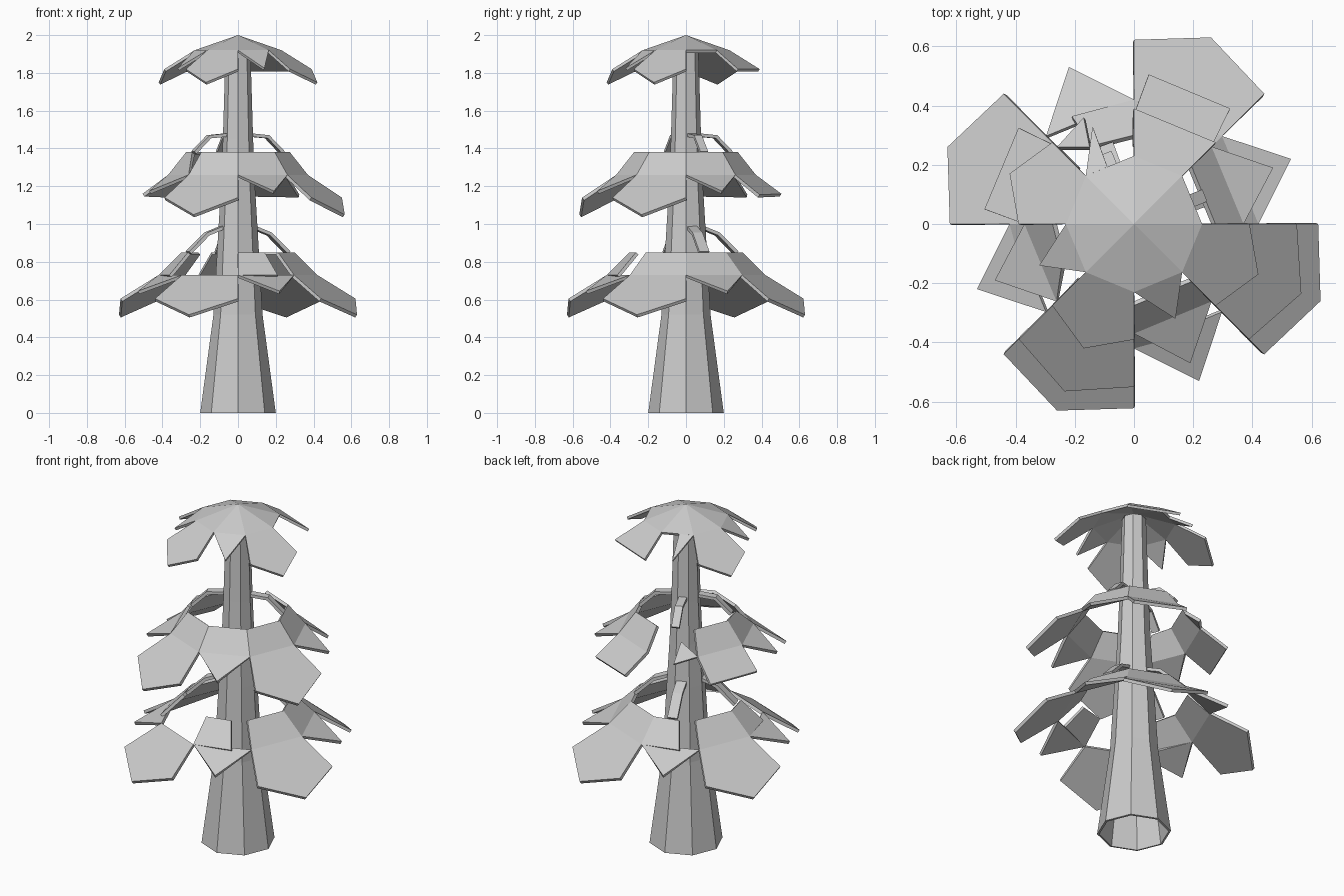
import bpy, bmesh, math
from mathutils import Vector, Matrix

if "Cube" in bpy.data.objects:
    bpy.data.objects.remove(bpy.data.objects["Cube"])


def polar(r, deg, z):
    a = math.radians(deg)
    return Vector((r * math.cos(a), r * math.sin(a), z))


def make_object(name, faces, thickness):
    """Build a thin solid sheet from polygons given as point lists."""
    bm = bmesh.new()
    for pts in faces:
        bm.faces.new([bm.verts.new(p) for p in pts])
    bmesh.ops.remove_doubles(bm, verts=bm.verts, dist=0.001)
    bm.normal_update()
    for f in bm.faces:
        outward = f.calc_center_median()
        if f.normal.dot(Vector((outward.x, outward.y, 0.3))) < 0:
            f.normal_flip()
    me = bpy.data.meshes.new(name)
    bm.to_mesh(me)
    bm.free()
    ob = bpy.data.objects.new(name, me)
    bpy.context.collection.objects.link(ob)
    mod = ob.modifiers.new("thickness", 'SOLIDIFY')
    mod.thickness = thickness
    mod.offset = -1
    return ob


def turn(pts, k):
    """Turn a polygon by k quarter turns about the trunk."""
    m = Matrix.Rotation(k * math.pi / 2, 3, 'Z')
    return [m @ Vector(p) for p in pts]


# Trunk: tapering open octagonal tube
profile = [(0.2, 0), (0.13, 0.52), (0.105, 0.95), (0.09, 1.2), (0.08, 1.45), (0.065, 1.95)]
trunk = []
for (r0, z0), (r1, z1) in zip(profile, profile[1:]):
    for i in range(8):
        a, b = i * 45, (i + 1) * 45
        trunk.append([polar(r0, a, z0), polar(r0, b, z0), polar(r1, b, z1), polar(r1, a, z1)])
make_object("trunk", trunk, 0.012)


def panel(top, bottom, a, b, a2=None, b2=None):
    a2 = a if a2 is None else a2
    b2 = b if b2 is None else b2
    return [polar(top[0], a, top[1]), polar(top[0], b, top[1]),
            polar(bottom[0], b2, bottom[1]), polar(bottom[0], a2, bottom[1])]


def big_leaf(ring, rim, tip):
    pts = [polar(ring[0], -135, ring[1]), polar(ring[0], -90, ring[1]), polar(rim[0], -90, rim[1])]
    if tip:
        pts.append(Vector(tip))
    return pts + [polar(rim[0], -135, rim[1])]


def small_leaf(ring, tip):
    return [polar(ring[0], -90, ring[1]), polar(ring[0], -45, ring[1]), Vector(tip)]


def strip(path, deg, half=0.028):
    """Narrow bent twig running out from the trunk."""
    side = polar(half, deg + 90, 0)
    pts = [polar(r, deg, z) for r, z in path]
    return [[p - side, p + side, q + side, q - side] for p, q in zip(pts, pts[1:])]


# Top crown: octagonal cone with hanging leaves
ring, rim = (0.23, 1.92), (0.39, 1.82)
crown = [[(0, 0, 2), polar(ring[0], i * 45, ring[1]), polar(ring[0], i * 45 + 45, ring[1])]
         for i in range(8)]
for k in range(4):
    crown.append(turn(big_leaf(ring, rim, None if k == 2 else (-0.17, -0.42, 1.75)), k))
for k in (0, 3):
    crown.append(turn(small_leaf(ring, (0.14, -0.32, 1.825)), k))
crown.append([(-0.09, 0.193, 1.92), (-0.163, 0.163, 1.92), (-0.14, 0.33, 1.825)])
make_object("top_crown", crown, 0.015)

# Middle tier: two full leaves, two clipped leaves
top, ring, rim = (0.275, 1.38), (0.37, 1.26), (0.55, 1.14)
middle = []
for k in range(4):
    middle.append(turn(panel(top, ring, -135, -90), k))
    if k < 2:
        middle.append(turn(big_leaf(ring, rim, (-0.235, -0.565, 1.05)), k))
    else:
        middle.append(turn([polar(ring[0], -135, ring[1]), polar(ring[0], -90, ring[1]),
                            (-0.05, -0.505, 1.16), (-0.325, -0.39, 1.155)], k))
for k in (0, 1, 3):
    middle.append(turn(panel(top, ring, -90, -45) if k < 2 else
                       panel(top, ring, -90, -62, -90, -45), k))
    middle.append(turn(small_leaf(ring, (0.19, -0.47, 1.175)), k))
middle.append([(-0.26, 0.26, 1.26), (-0.15, 0.26, 1.32), (-0.17, 0.36, 1.23)])
for k in (1, 2, 3):
    middle += strip([(0.07, 1.48), (0.17, 1.47), (0.258, 1.385)], -68 + 90 * k, 0.022)
make_object("middle_tier", middle, 0.018)

# Lower tier: four full leaves with pointed leaves between
top, ring, rim = (0.30, 0.85), (0.42, 0.73), (0.622, 0.605)
lower = []
for k in range(4):
    if k:
        lower.append(turn(panel(top, ring, -135, -90), k))
    lower.append(turn(big_leaf(ring, rim, (-0.26, -0.63, 0.52)), k))
    lower.append(turn(panel(top, ring, -90, -45) if k == 1 else
                      panel(top, ring, -90, -62, -90, -60), k))
    lower.append(turn(small_leaf(ring, (0.22, -0.53, 0.645)), k))
for k in (1, 2, 3):
    lower += strip([(0.09, 0.99), (0.18, 0.955), (0.285, 0.855)], -70 + 90 * k)
make_object("lower_tier", lower, 0.018)
